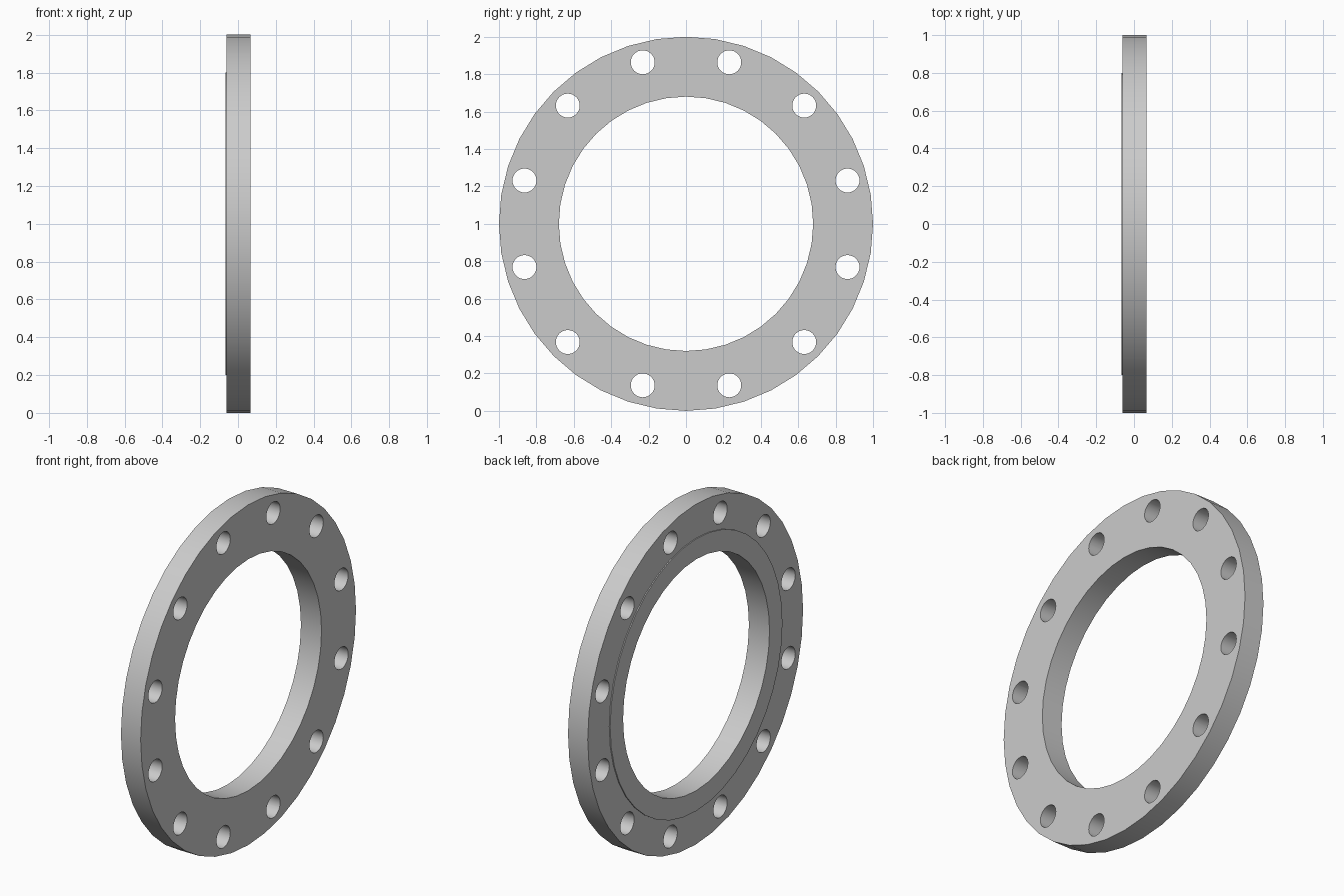
import bpy, bmesh
from math import pi, sin, cos, radians

if "Cube" in bpy.data.objects:
    bpy.data.objects.remove(bpy.data.objects["Cube"])

SEGMENTS = 40
CENTRE_Z = 1.0


def lathe(name, profile, segments):
    """Revolve a closed (x, radius) profile about the flange's x axis."""
    bm = bmesh.new()
    rings = []
    for i in range(segments):
        a = 2 * pi * i / segments
        rings.append([bm.verts.new((x, r * sin(a), CENTRE_Z + r * cos(a)))
                      for x, r in profile])
    n = len(profile)
    for i in range(segments):
        p, q = rings[i], rings[(i + 1) % segments]
        for j in range(n):
            k = (j + 1) % n
            bm.faces.new((p[j], p[k], q[k], q[j]))
    bmesh.ops.recalc_face_normals(bm, faces=bm.faces)
    mesh = bpy.data.meshes.new(name)
    bm.to_mesh(mesh)
    bm.free()
    obj = bpy.data.objects.new(name, mesh)
    bpy.context.collection.objects.link(obj)
    return obj


# Flange ring with a thin raised sealing face on the -x side
flange = lathe("flange_ring", [
    (0.067, 0.68), (0.067, 1.0), (-0.061, 1.0),
    (-0.061, 0.80), (-0.067, 0.80), (-0.067, 0.68)], SEGMENTS)

# Twelve bolt holes, straddling the vertical and horizontal axes
cutters = []
for i in range(12):
    a = radians(15 + 30 * i)
    bpy.ops.mesh.primitive_cylinder_add(
        vertices=32, radius=0.064, depth=0.4, rotation=(0, pi / 2, 0),
        location=(0, 0.894 * sin(a), CENTRE_Z + 0.894 * cos(a)))
    cutters.append(bpy.context.object)
bpy.ops.object.select_all(action='DESELECT')
for c in cutters:
    c.select_set(True)
bpy.context.view_layer.objects.active = cutters[0]
bpy.ops.object.join()
cutter = bpy.context.object
cutter.name = "bolt_hole_cutter"
cutter.hide_render = True

# Cut the holes, then shade the curved walls smooth
bpy.ops.object.select_all(action='DESELECT')
flange.select_set(True)
bpy.context.view_layer.objects.active = flange
mod = flange.modifiers.new("bolt_holes", 'BOOLEAN')
mod.operation = 'DIFFERENCE'
mod.solver = 'EXACT'
mod.object = cutter
bpy.ops.object.modifier_apply(modifier=mod.name)
bpy.data.objects.remove(cutter, do_unlink=True)
bpy.ops.object.shade_smooth_by_angle(angle=radians(30))
